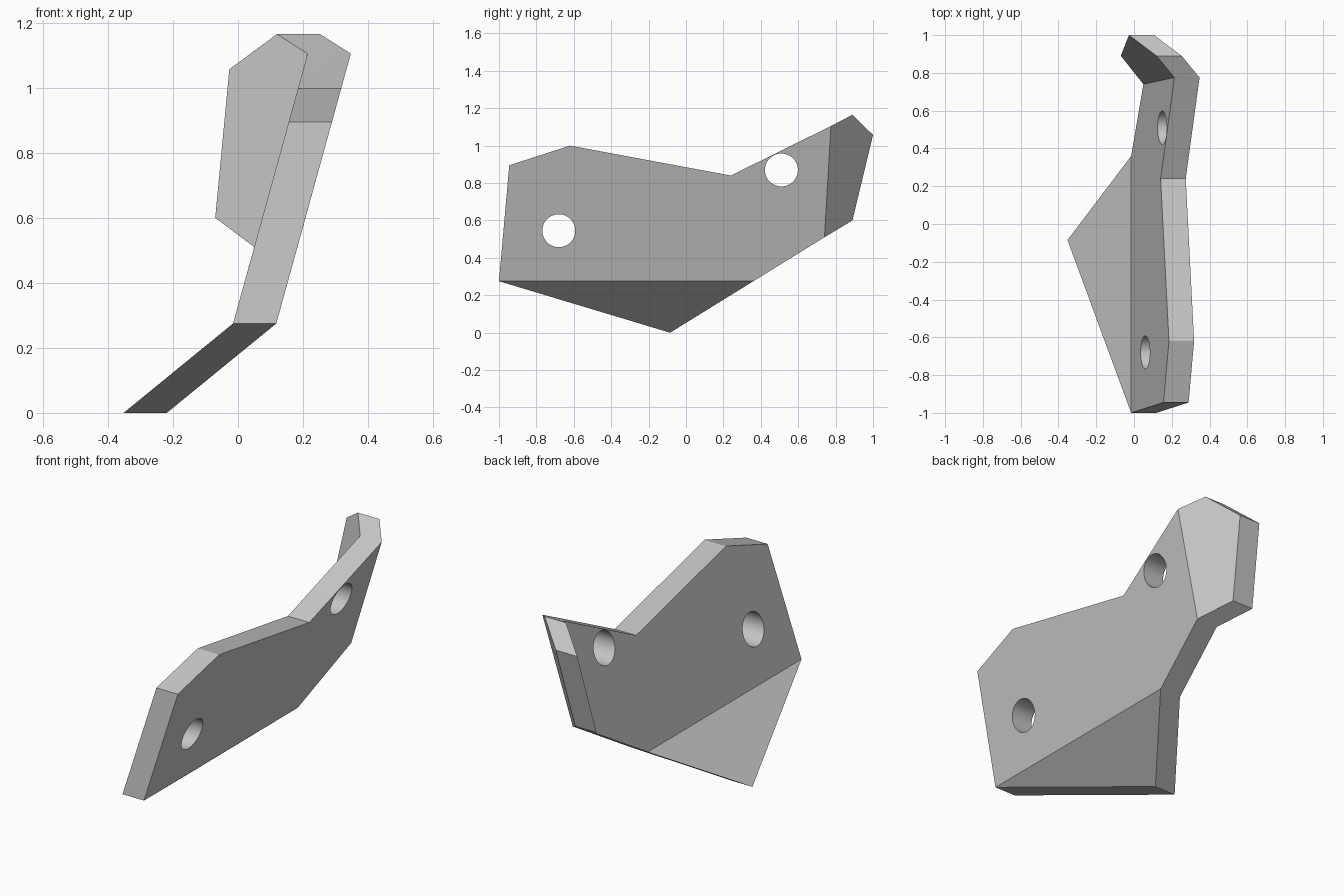
import bpy
import bmesh
import math
from mathutils import Vector

default = bpy.data.objects.get("Cube")
if default:
    bpy.data.objects.remove(default, do_unlink=True)

THICKNESS = 0.133

steel = bpy.data.materials.new("plain_grey")
steel.use_nodes = True
grey = (0.56, 0.56, 0.56, 1)
steel.diffuse_color = grey
steel.node_tree.nodes["Principled BSDF"].inputs["Base Color"].default_value = grey


def sheet_x(y, z):
    """Folded sheet: the lowest of the leaning web, the foot and the flange planes."""
    web = -0.015 + 0.276 * (z - 0.275)
    foot = -0.352 + 1.225 * z
    flange = 0.05 - 1.002 * (y - 0.74) + 0.336 * (z - 0.51)
    return min(web, foot, flange)


# Side outline points (y, z) shared by the three panels
front_low, back_low = (-1, 0.275), (0.36, 0.275)
fold_low, fold_high = (0.74, 0.51), (0.775, 1.105)
panels = [
    [front_low, back_low, fold_low, fold_high, (0.24, 0.84), (-0.62, 1.0), (-0.945, 0.895)],
    [front_low, (-0.085, 0), back_low],
    [fold_low, (0.89, 0.6), (1.0, 1.057), (0.89, 1.165), fold_high],
]

# Folded plate, thickened along x
bm = bmesh.new()
verts = {}
for panel in panels:
    for y, z in panel:
        if (y, z) not in verts:
            verts[y, z] = bm.verts.new((sheet_x(y, z), y, z))
    bm.faces.new([verts[p] for p in panel])
extruded = bmesh.ops.extrude_face_region(bm, geom=bm.faces[:], use_keep_orig=True)
moved = [g for g in extruded["geom"] if isinstance(g, bmesh.types.BMVert)]
bmesh.ops.translate(bm, verts=moved, vec=Vector((THICKNESS, 0, 0)))
bmesh.ops.recalc_face_normals(bm, faces=bm.faces[:])
mesh = bpy.data.meshes.new("folded_plate")
bm.to_mesh(mesh)
bm.free()
mesh.materials.append(steel)
plate = bpy.data.objects.new("folded_plate", mesh)
bpy.context.collection.objects.link(plate)

# Two round bolt holes through the web
for name, y, z in (("front_hole", -0.68, 0.545), ("back_hole", 0.51, 0.87)):
    bpy.ops.mesh.primitive_cylinder_add(vertices=48, radius=0.088, depth=2,
                                        location=(0, y, z), rotation=(0, math.pi / 2, 0))
    cutter = bpy.context.object
    cutter.name = name + "_cutter"
    cutter.hide_render = True
    cutter.data.materials.append(steel)
    cut = plate.modifiers.new(name, 'BOOLEAN')
    cut.operation = 'DIFFERENCE'
    cut.solver = 'EXACT'
    cut.object = cutter
    bpy.ops.object.select_all(action='DESELECT')
    plate.select_set(True)
    bpy.context.view_layer.objects.active = plate
    bpy.ops.object.modifier_apply(modifier=name)
    bpy.data.objects.remove(cutter, do_unlink=True)

# Smooth hole walls, sharp folds
bpy.ops.object.shade_smooth_by_angle(angle=math.radians(15))
